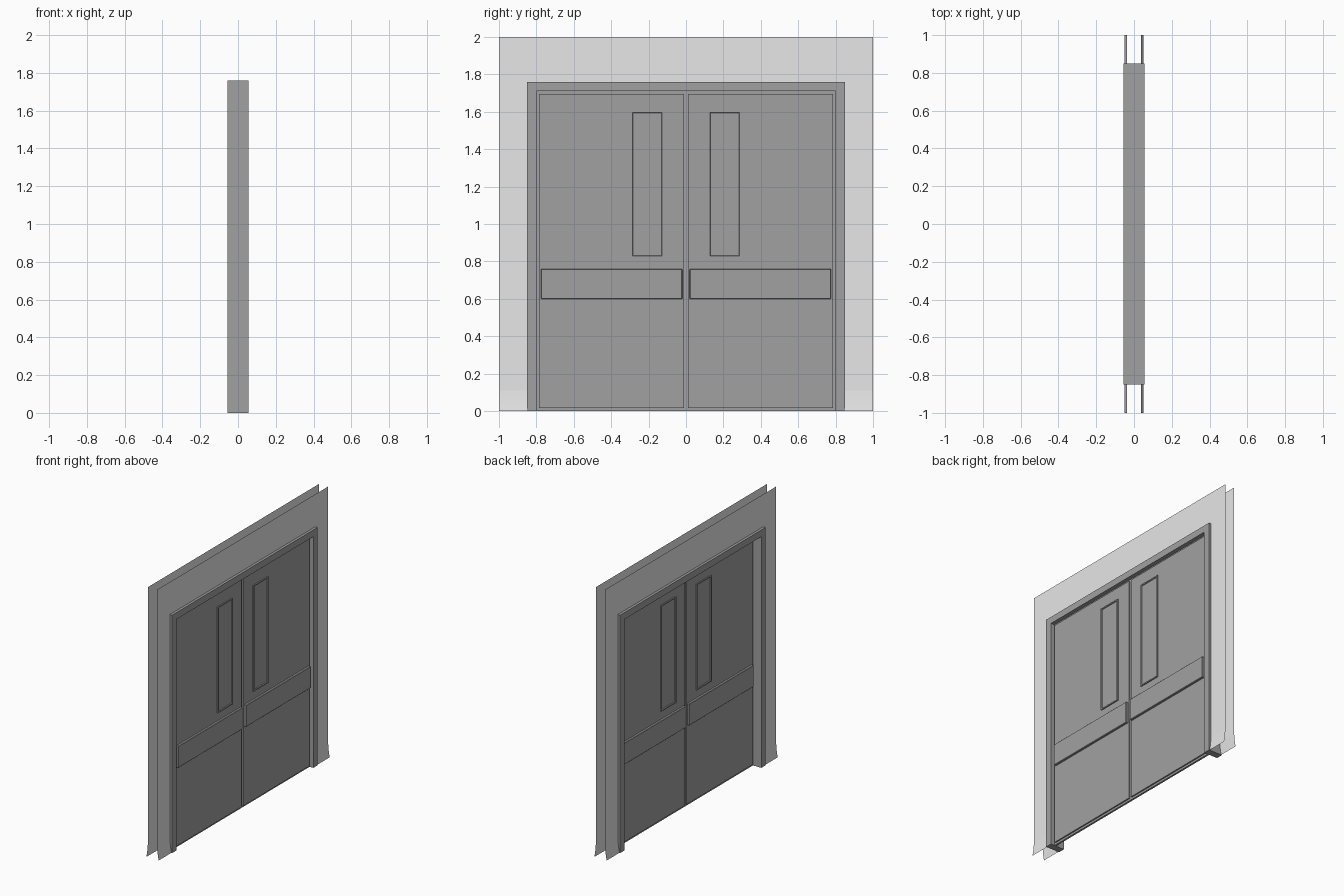
import bpy
import bmesh

old = bpy.data.objects.get("Cube")
if old:
    bpy.data.objects.remove(old, do_unlink=True)


def material(name, value):
    mat = bpy.data.materials.new(name)
    colour = (value, value, value, 1)
    mat.use_nodes = True
    mat.diffuse_color = colour
    mat.node_tree.nodes["Principled BSDF"].inputs["Base Color"].default_value = colour
    return mat


WALL = material("light grey wall", 0.8)
DOOR = material("mid grey door", 0.357)


def add_object(name, bm, mat):
    mesh = bpy.data.meshes.new(name)
    bm.to_mesh(mesh)
    bm.free()
    mesh.materials.append(mat)
    obj = bpy.data.objects.new(name, mesh)
    bpy.context.collection.objects.link(obj)
    return obj


def box(name, x, y, z, mat=DOOR):
    bm = bmesh.new()
    bmesh.ops.create_cube(bm, size=1)
    for v in bm.verts:
        for axis, (low, high) in enumerate((x, y, z)):
            v.co[axis] = low if v.co[axis] < 0 else high
    return add_object(name, bm, mat)


def prism(name, outline, x, mat=DOOR):
    """Extrude a (y, z) outline along x, or leave it a sheet if x is one value."""
    bm = bmesh.new()
    face = bm.faces.new([bm.verts.new((x[0], y, z)) for y, z in outline])
    if len(x) == 2:
        new = bmesh.ops.extrude_face_region(bm, geom=[face])["geom"]
        bmesh.ops.translate(bm, vec=(x[1] - x[0], 0, 0),
                            verts=[g for g in new if isinstance(g, bmesh.types.BMVert)])
        bmesh.ops.recalc_face_normals(bm, faces=bm.faces)
    elif face.normal.x * x[0] < 0 or x[0] < 0:
        face.normal_update()
        if face.normal.x * x[0] < 0:
            face.normal_flip()
    return add_object(name, bm, mat)


def arch(outer, top, inner, inner_top, bottom=0):
    """Upside-down U shape around an opening."""
    return [(-outer, bottom), (-outer, top), (outer, top), (outer, bottom),
            (inner, bottom), (inner, inner_top), (-inner, inner_top), (-inner, bottom)]


def sides(y, s):
    return tuple(sorted((y[0] * s, y[1] * s)))


# Door casing
FRAME = 0.056
prism("door_frame", arch(0.85, 1.76, 0.8, 1.71), (-FRAME, FRAME))

# Wall sheets and flared baseboards on both sides
SKIRT = [(0.037, 0.11), (0.042, 0.05), (0.05, 0)]
for side, label in ((1, "front"), (-1, "rear")):
    prism(label + "_wall", arch(1, 2, 0.84, 1.75, 0.11), (side * 0.037,), WALL)
    for s, end in ((1, "far"), (-1, "near")):
        bm = bmesh.new()
        rows = [[bm.verts.new((side * x, s * y, z)) for y in (0.84, 1)] for x, z in SKIRT]
        for a, b in zip(rows, rows[1:]):
            f = bm.faces.new((a[0], a[1], b[1], b[0]))
            f.smooth = True
            f.normal_update()
            if f.normal.x * side < 0:
                f.normal_flip()
        add_object(f"{label}_baseboard_{end}", bm, WALL)

# Core panel closing the gaps around the leaves
box("door_core", (0.012, 0.026), (-0.8, 0.8), (0, 1.71))

# Paired leaves, with push plates and window trims on both faces
LEAF = (0.003, 0.036)
for s, end in ((1, "far"), (-1, "near")):
    box("door_leaf_" + end, LEAF, sides((0.01, 0.785), s), (0.015, 1.695))
    for face, out, label in ((LEAF[1], 1, "front"), (LEAF[0], -1, "rear")):
        depth = sorted((face - out * 0.002, face + out * 0.017))
        plate = box(f"{label}_push_plate_{end}", depth,
                    sides((0.02, 0.775), s), (0.6, 0.76))
        bevel = plate.modifiers.new("edge_softening", 'BEVEL')
        bevel.width = 0.003
        bevel.segments = 1

        # Window trim: inset rectangle with a sunken pane
        y0, y1 = sides((0.12, 0.295), s)
        bm = bmesh.new()
        pane = bm.faces.new([bm.verts.new((face, y, z)) for y, z in
                             ((y0, 0.82), (y1, 0.82), (y1, 1.605), (y0, 1.605))])
        pane.normal_update()
        if pane.normal.x * out < 0:
            pane.normal_flip()
        for thickness, height in ((0, 0.008), (0.012, 0), (0.004, -0.006)):
            if thickness:
                bmesh.ops.inset_region(bm, faces=[pane], thickness=thickness, depth=height)
            else:
                geom = bmesh.ops.extrude_face_region(bm, geom=[pane])["geom"]
                bmesh.ops.delete(bm, geom=[pane], context='FACES_ONLY')
                pane = next(g for g in geom if isinstance(g, bmesh.types.BMFace))
                bmesh.ops.translate(bm, verts=pane.verts, vec=(out * height, 0, 0))
                pane.normal_update()
        add_object(f"{label}_window_{end}", bm, DOOR)
